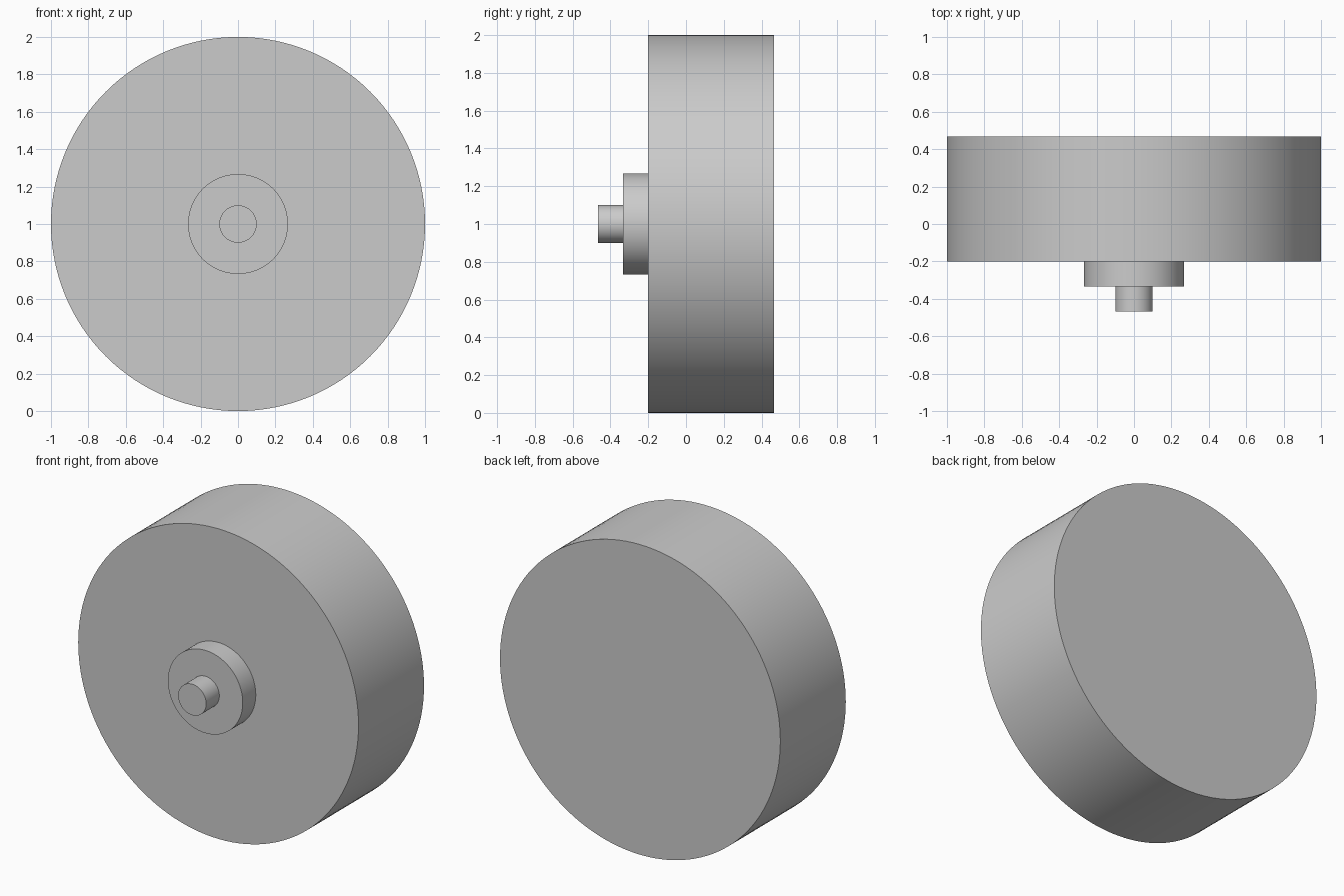
import bpy
import math

cube = bpy.data.objects.get("Cube")
if cube:
    bpy.data.objects.remove(cube, do_unlink=True)

# Plain light grey for every part
grey = bpy.data.materials.new("light_grey")
grey.use_nodes = True
colour = (0.6, 0.6, 0.6, 1.0)
grey.diffuse_color = colour
grey.node_tree.nodes["Principled BSDF"].inputs["Base Color"].default_value = colour


def disc(name, radius, front, back, sides):
    """Round part lying along y, centred on the wheel axis."""
    bpy.ops.mesh.primitive_cylinder_add(
        vertices=sides, radius=radius, depth=back - front,
        location=(0, (front + back) / 2, 1), rotation=(math.pi / 2, 0, 0))
    part = bpy.context.object
    part.name = part.data.name = name
    part.data.materials.append(grey)
    bpy.ops.object.transform_apply(location=False, rotation=True, scale=True)
    bpy.ops.object.shade_smooth_by_angle(angle=math.radians(30))
    return part


# Stepped stack from the broad drum to the slim pin at the front
disc("drum", 1.0, -0.2, 0.467, 128)
disc("hub", 0.267, -0.333, -0.2, 96)
disc("axle_pin", 0.1, -0.467, -0.333, 64)
